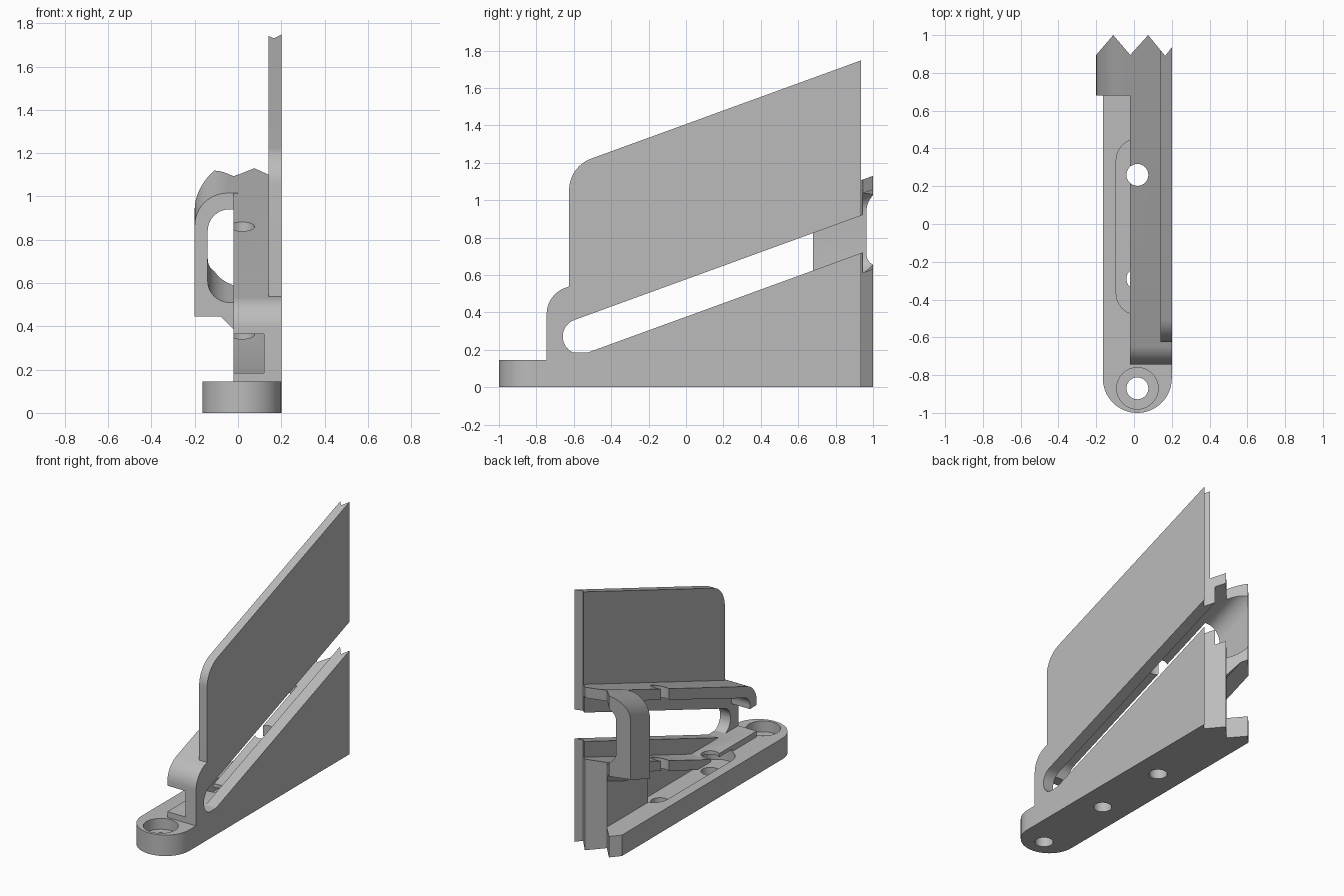
import bpy, bmesh, math
from mathutils import Vector

cube = bpy.data.objects.get("Cube")
if cube:
    bpy.data.objects.remove(cube)

SLOPE = math.tan(math.radians(20))
BACK = 1.05          # rough length before the zigzag trim
HOLE_X = 0.018

grey = bpy.data.materials.new("plain grey")
grey.use_nodes = True
grey.diffuse_color = (0.5, 0.5, 0.5, 1)
grey.node_tree.nodes["Principled BSDF"].inputs["Base Color"].default_value = (0.5, 0.5, 0.5, 1)


def incline(y, y0, z0):
    return z0 + SLOPE * (y - y0)


def arc(cx, cy, r, start, end, n=12):
    steps = [math.radians(start + (end - start) * i / n) for i in range(n + 1)]
    return [(cx + r * math.cos(a), cy + r * math.sin(a)) for a in steps]


def prism(name, pts, axis, low, high, shear=0.0):
    """Extrude a closed profile along an axis; shear lifts z along y."""
    place = {"x": lambda p, t: (t, p[0], p[1]),
             "y": lambda p, t: (p[0], t, p[1] + shear * (t - low)),
             "z": lambda p, t: (p[0], p[1], t)}[axis]
    bm = bmesh.new()
    ends = [[bm.verts.new(place(p, t)) for p in pts] for t in (low, high)]
    bm.faces.new(ends[0])
    bm.faces.new(ends[1])
    for i in range(len(pts)):
        j = (i + 1) % len(pts)
        bm.faces.new((ends[0][i], ends[0][j], ends[1][j], ends[1][i]))
    bmesh.ops.recalc_face_normals(bm, faces=bm.faces)
    mesh = bpy.data.meshes.new(name)
    bm.to_mesh(mesh)
    bm.free()
    mesh.materials.append(grey)
    ob = bpy.data.objects.new(name, mesh)
    bpy.context.collection.objects.link(ob)
    return ob


def finish(ob, cutters):
    """Cut the part and shade it."""
    bpy.ops.object.select_all(action="DESELECT")
    ob.select_set(True)
    bpy.context.view_layer.objects.active = ob
    for c in cutters:
        mod = ob.modifiers.new("cut", "BOOLEAN")
        mod.operation = "DIFFERENCE"
        mod.solver = "EXACT"
        mod.object = c
        bpy.ops.object.modifier_apply(modifier=mod.name)
    bpy.ops.object.shade_smooth_by_angle(angle=math.radians(30))


# Cutters: zigzag back end
zigzag = prism("zigzag_cutter",
               [(-0.3, 0.78), (-0.2, 0.895), (-0.11, 1.0), (-0.02, 0.895), (0.075, 1.0),
                (0.165, 0.89), (0.2, 0.935), (0.3, 1.05), (0.3, 1.4), (-0.3, 1.4)],
               "z", -1, 3)


def drill(name, y, r, low, high):
    return prism(name, arc(HOLE_X, y, r, 0, 348.75, 31), "z", low, high)


front_hole = drill("front_hole_cutter", -0.87, 0.058, -0.1, 0.3)
middle_hole = drill("middle_hole_cutter", -0.29, 0.058, -0.1, 0.3)
back_hole = drill("back_hole_cutter", 0.26, 0.058, -0.1, 2)
counterbore = drill("counterbore_cutter", -0.87, 0.11, 0.07, 0.3)

# Pocket with an inclined roof under the lower rail
R = 0.1125
pocket = prism("pocket_cutter",
               arc(HOLE_X, 0.45 - R, R, 0, 180) + arc(HOLE_X, -0.48 + R, R, 180, 360),
               "z", 0.07, 0.16)
bm = bmesh.new()
bm.from_mesh(pocket.data)
bmesh.ops.bisect_plane(bm, geom=bm.verts[:] + bm.edges[:] + bm.faces[:],
                       plane_co=Vector((0, -0.1, 0)), plane_no=Vector((0, 1, 0)))
for v in bm.verts:
    if v.co.z > 0.1:
        v.co.z = max(0.16, incline(v.co.y, 0.68, 0.445))
bmesh.ops.triangulate(bm, faces=[f for f in bm.faces if len(f.verts) > 4])
bm.to_mesh(pocket.data)
bm.free()

# Inclined slot through the outer wall
slot = prism("slot_cutter",
             arc(-0.565, incline(-0.565, 0.93, 0.815), 0.094, 110, 290, 20)
             + [(1.3, incline(1.3, 0.93, 0.715)), (1.3, incline(1.3, 0.93, 0.915))],
             "x", 0, 0.4)

# Base plate with rounded front
base = prism("base_plate",
             arc(0.0175, -0.8175, 0.1825, 180, 360, 32) + [(0.2, BACK), (-0.165, BACK)],
             "z", 0, 0.145)
finish(base, [zigzag, front_hole, middle_hole, back_hole, counterbore, pocket])

# Lower rail: solid wedge with channel floor on top
wedge = prism("lower_rail",
              [(-0.745, 0), (-0.745, 0.185), (-0.227, 0.185),
               (BACK, incline(BACK, 0.93, 0.606)), (BACK, 0)],
              "x", -0.02, 0.2)
finish(wedge, [zigzag, middle_hole, back_hole, pocket])

# Outer wall with the slot
front_curve = arc(-0.595, 0.39, 0.15, 180, 110)
wall = prism("outer_wall",
             [(-0.745, 0)] + front_curve + [(BACK, incline(BACK, 1, 1.13)), (BACK, 0)],
             "x", 0.12, 0.2)
finish(wall, [slot, zigzag])

# Upper shelf curling down at the front
shelf = prism("upper_shelf",
              [(-0.745, 0.365)] + front_curve
              + [(BACK, incline(BACK, 1, 1.13)), (BACK, incline(BACK, 0.68, 0.94))]
              + arc(-0.595, 0.39, 0.075, 110, 180) + [(-0.67, 0.365)],
              "x", -0.02, 0.2)
finish(shelf, [zigzag, back_hole])

# Tall side plate
plate = prism("side_plate",
              [(-0.625, 0.5)] + arc(-0.445, 1.053, 0.18, 180, 110)
              + [(BACK, incline(BACK, 0.93, 1.745)), (BACK, 1.11)],
              "x", 0.14, 0.2)
finish(plate, [zigzag])

# Rear clip joining shelf and lower rail around the open side
clip = prism("rear_clip",
             [(0, 1.015)] + arc(-0.05, 0.865, 0.15, 90, 180)
             + [(-0.2, 0.445), (-0.08, 0.445), (-0.02, 0.385), (0, 0.385), (0, 0.51)]
             + arc(-0.04, 0.61, 0.1, 270, 180) + arc(-0.04, 0.84, 0.1, 180, 90)
             + [(0, 0.94)],
             "y", 0.68, BACK, SLOPE)
finish(clip, [zigzag])

for c in (zigzag, front_hole, middle_hole, back_hole, counterbore, pocket, slot):
    bpy.data.objects.remove(c)
